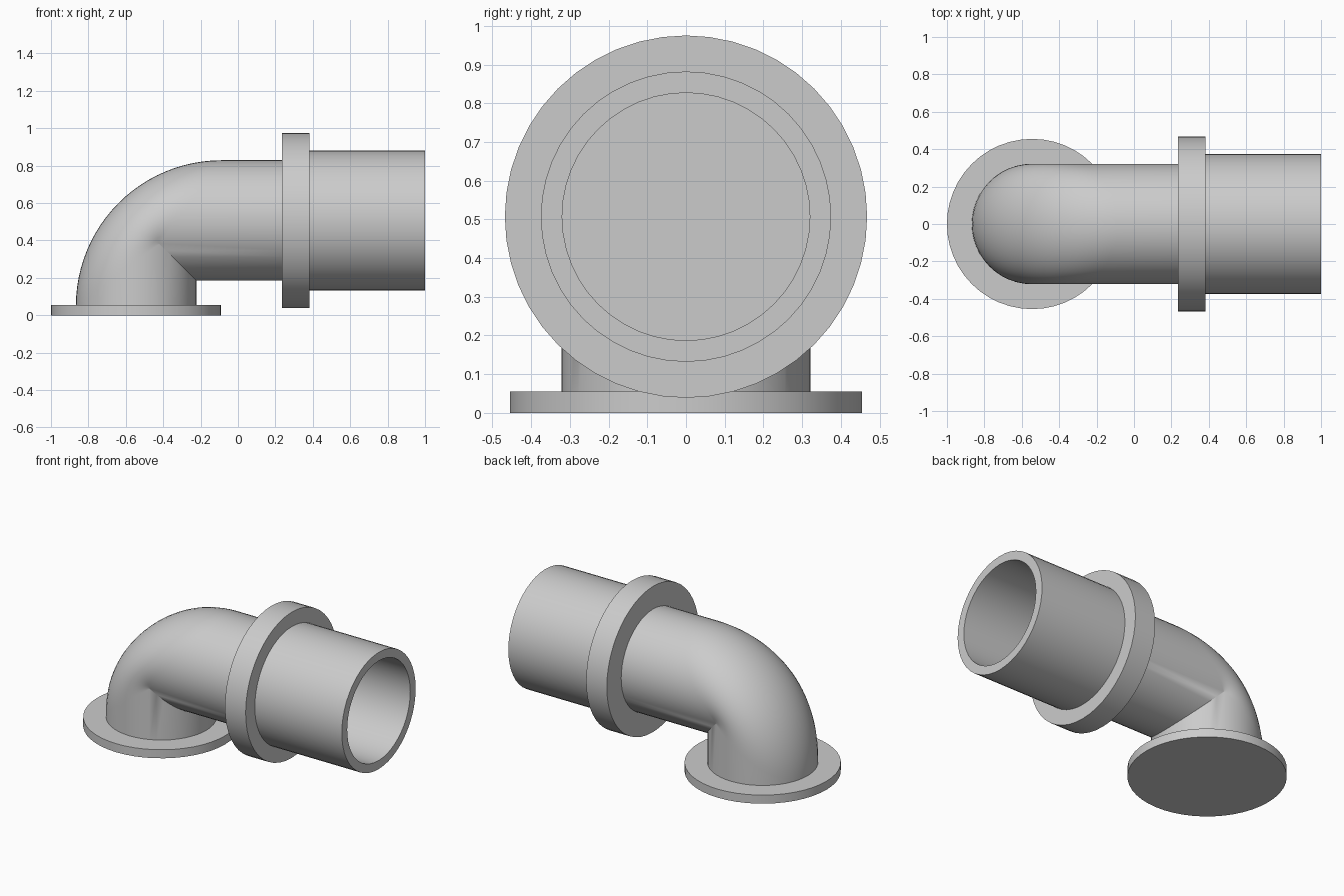
import bpy, bmesh, math
from mathutils import Vector, Matrix

cube = bpy.data.objects.get("Cube")
if cube:
    bpy.data.objects.remove(cube, do_unlink=True)

GREY = (0.6, 0.6, 0.6, 1.0)
mat = bpy.data.materials.new("plain grey")
mat.use_nodes = True
mat.diffuse_color = GREY
mat.node_tree.nodes["Principled BSDF"].inputs["Base Color"].default_value = GREY

SIDES = 48
PIPE_R = 0.322
AXIS_X = -0.545    # axis of the upright leg
AXIS_Z = 0.507     # axis of the level leg


def finish(name, bm):
    bmesh.ops.remove_doubles(bm, verts=bm.verts, dist=0.0002)
    bmesh.ops.recalc_face_normals(bm, faces=bm.faces)
    mesh = bpy.data.meshes.new(name)
    bm.to_mesh(mesh)
    bm.free()
    mesh.materials.append(mat)
    obj = bpy.data.objects.new(name, mesh)
    bpy.context.collection.objects.link(obj)
    bpy.ops.object.select_all(action='DESELECT')
    obj.select_set(True)
    bpy.context.view_layer.objects.active = obj
    bpy.ops.object.shade_smooth_by_angle(angle=math.radians(30))
    return obj


def skin(bm, rings):
    """Join closed rings of points with quads and cap both ends."""
    loops = [[bm.verts.new(p) for p in ring] for ring in rings]
    for a, b in zip(loops, loops[1:]):
        for i in range(len(a)):
            j = (i + 1) % len(a)
            bm.faces.new((a[i], a[j], b[j], b[i]))
    bm.faces.new(loops[0])
    bm.faces.new(loops[-1])


def turned(name, profile, matrix):
    """Turn a (radius, height) profile around its local z axis."""
    bm = bmesh.new()
    angles = [math.tau * i / SIDES for i in range(SIDES)]
    skin(bm, [[matrix @ Vector((r * math.cos(a), r * math.sin(a), h)) for a in angles]
              for r, h in profile])
    return finish(name, bm)


def elbow(name):
    """Bend with a round outer side and a mitred inner corner."""
    steps = 24
    rings = [[] for _ in range(steps + 3)]
    for i in range(SIDES):
        a = math.tau * i / SIDES
        d, y = PIPE_R * math.cos(a), PIPE_R * math.sin(a)
        cx, cz = AXIS_X + d, AXIS_Z - d
        bend = max(0.0, 0.78 * (0.125 - d) / (0.125 + PIPE_R))
        rings[0].append((cx, y, 0.03))
        for k in range(steps + 1):
            t = math.pi / 2 * k / steps
            rings[k + 1].append((cx + bend * (1 - math.cos(t)), y,
                                 cz - bend * (1 - math.sin(t))))
        rings[-1].append((0.3, y, cz))
    bm = bmesh.new()
    skin(bm, rings)
    return finish(name, bm)


upright = Matrix.Translation((AXIS_X, 0, 0))
level = Matrix.Translation((0, 0, AXIS_Z)) @ Matrix.Rotation(math.pi / 2, 4, 'Y')

# Floor plate
turned("base_plate", [(0.455, 0), (0.455, 0.055)], upright)
# Bent pipe
elbow("elbow_pipe")
# Collar between elbow and socket
turned("collar", [(0.468, 0.235), (0.468, 0.382)], level)
# Open socket with a blind bore
turned("socket", [(0.375, 0.37), (0.375, 1.0), (0.32, 1.0), (0.32, 0.385)], level)
